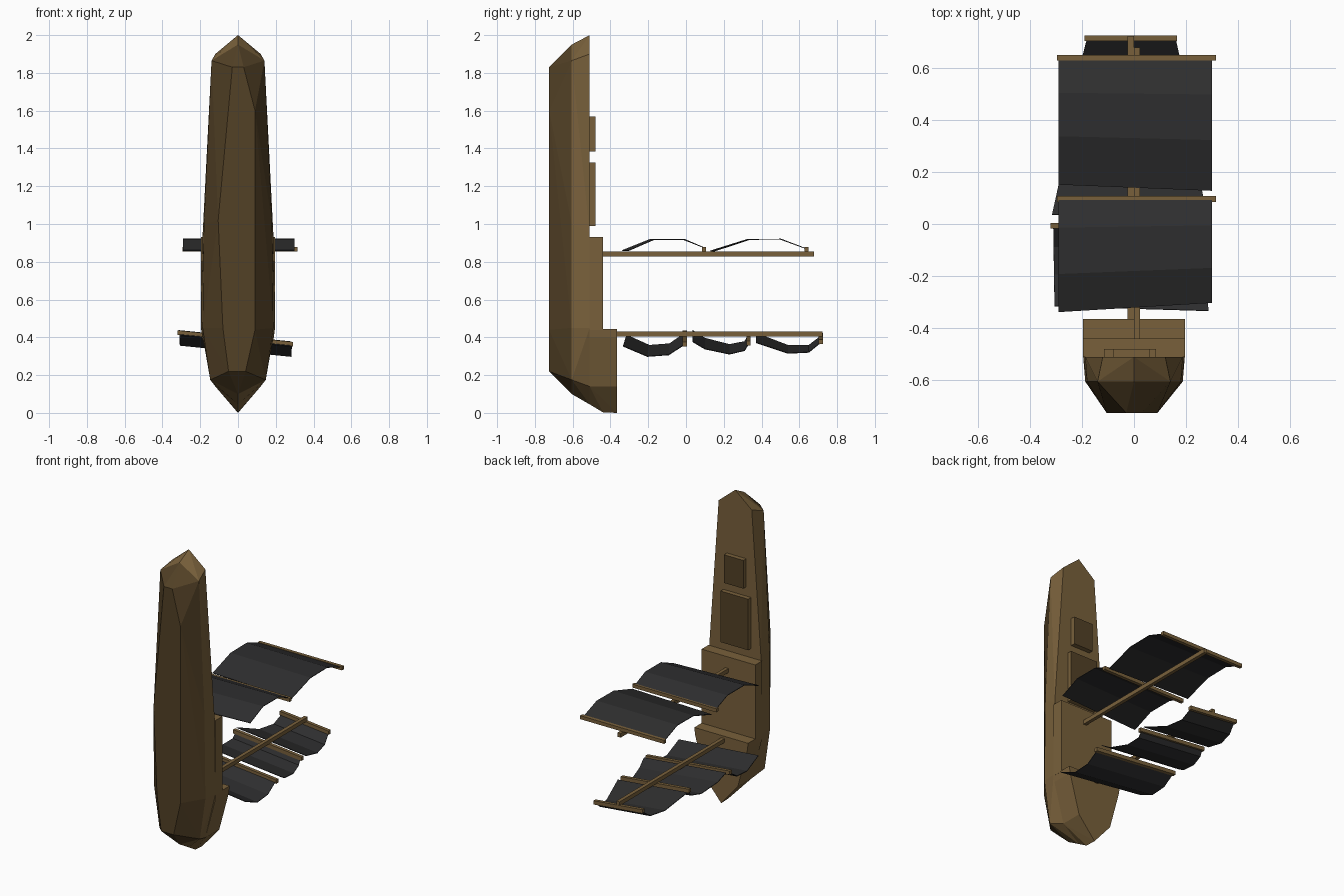
import bpy, bmesh
from mathutils import Vector

if "Cube" in bpy.data.objects:
    bpy.data.objects.remove(bpy.data.objects["Cube"])


def material(name, rgb):
    m = bpy.data.materials.new(name)
    m.diffuse_color = (*rgb, 1)
    m.use_nodes = True
    m.node_tree.nodes["Principled BSDF"].inputs["Base Color"].default_value = m.diffuse_color
    return m


wood = material("light_wood", (0.19, 0.118, 0.044))
dark = material("dark_wood", (0.085, 0.052, 0.019))
cloth = material("black_cloth", (0.027, 0.027, 0.028))


def finish(name, bm, mats):
    bmesh.ops.recalc_face_normals(bm, faces=bm.faces)
    me = bpy.data.meshes.new(name)
    bm.to_mesh(me)
    bm.free()
    for m in mats:
        me.materials.append(m)
    ob = bpy.data.objects.new(name, me)
    bpy.context.collection.objects.link(ob)
    return ob


def ring(y, half):
    """Mirrored (x, z) outline placed at depth y."""
    return [(s * x, y, z) for x, z in half for s in ((1, -1) if x else (1,))]


def solid(name, points, mat):
    """Faceted convex shell around a few outlines."""
    bm = bmesh.new()
    for p in points:
        bm.verts.new(p)
    bmesh.ops.convex_hull(bm, input=bm.verts)
    bmesh.ops.dissolve_limit(bm, angle_limit=0.02, verts=bm.verts, edges=bm.edges)
    return finish(name, bm, [mat])


def beam(name, x, y, z, mat=wood, slope=0.0):
    """Box from ranges, optionally tilted along x."""
    pts = [(a, b, c + slope * a) for a in x for b in y for c in z]
    return solid(name, pts, mat)


# hull: dark bottom, light topsides
keel = [(-0.03, -0.725, 1.83), (0.03, -0.725, 1.83), (0.09, -0.725, 1.6),
        (0.09, -0.725, 0.44), (0.04, -0.725, 0.22), (-0.05, -0.725, 0.22),
        (-0.08, -0.725, 0.45), (-0.105, -0.725, 1.02)]
chine = ring(-0.605, [(0, 1.95), (0.14, 1.865), (0.18, 1.0), (0.187, 0.45),
                      (0.147, 0.175), (0, 0.1)])
deck = ring(-0.51, [(0, 2.0), (0.12, 1.9), (0.187, 0.95), (0.195, 0.45),
                    (0.12, 0.14), (0, 0.045)])
solid("hull_bottom", keel + chine, dark)
solid("hull_topsides", chine + deck, wood)

# raised stern decks
beam("quarter_deck", (-0.195, 0.195), (-0.511, -0.44), (0.44, 0.93))
side = [(0.195, 0.445), (0.19, 0.4), (0.12, 0.14)]
solid("poop_deck", ring(-0.51, side + [(0, 0.045)]) + ring(-0.44, side + [(0, 0.003)])
      + ring(-0.365, side + [(0, 0.0)]), wood)

# hatches with dark covers on the deck
for name, x, z in (("large_hatch", (-0.115, 0.085), (0.99, 1.325)),
                   ("small_hatch", (-0.08, 0.06), (1.385, 1.57))):
    ob = beam(name, x, (-0.511, -0.48), z)
    ob.data.materials.append(dark)
    for p in ob.data.polygons:
        if p.normal.y > 0.9:
            p.material_index = 1

# masts
beam("main_mast", (0.0, 0.023), (-0.45, 0.677), (0.828, 0.855))
beam("mizzen_mast", (-0.024, 0.0), (-0.37, 0.722), (0.404, 0.43))

# yards
for i, y in enumerate((0.627, 0.085)):
    beam(f"main_yard_{i}", (-0.295, 0.315), (y, y + 0.022), (0.855, 0.878))
for i, (y, x0, x1) in enumerate(((0.702, -0.19, 0.165), (0.32, -0.26, 0.235),
                                 (-0.018, -0.32, 0.29))):
    beam(f"mizzen_yard_{i}", (x0, x1), (y, y + 0.022), (0.38, 0.405), slope=-0.1)


def sail(name, profile, top, bottom, slope=0.0, skew=0.0):
    """Curved cloth; top and bottom are the x ranges of the two ends."""
    bm = bmesh.new()
    y0, y1 = profile[0][0], profile[-1][0]
    rows = []
    for y, z in profile:
        t = (y - y0) / (y1 - y0)
        row = []
        for k in (0, 1):
            x = top[k] * (1 - t) + bottom[k] * t
            row.append(bm.verts.new((x, y + skew * t * x, z + slope * x)))
        rows.append(row)
    for a, b in zip(rows, rows[1:]):
        bm.faces.new((a[0], a[1], b[1], b[0]))
    ob = finish(name, bm, [cloth])
    mod = ob.modifiers.new("thickness", "SOLIDIFY")
    mod.thickness = 0.004
    mod.offset = 0


full = (-0.29, 0.3)
sail("main_sail_upper", [(0.635, 0.87), (0.5, 0.92), (0.33, 0.918), (0.14, 0.857)],
     full, full, skew=-0.04)
sail("main_sail_lower", [(0.095, 0.875), (-0.01, 0.918), (-0.18, 0.918), (-0.32, 0.86)],
     full, full, skew=0.06)
sail("mizzen_sail_upper", [(0.712, 0.387), (0.65, 0.338), (0.54, 0.335), (0.37, 0.395)],
     (-0.18, 0.16), (-0.27, 0.235), slope=-0.1)
sail("mizzen_sail_middle", [(0.33, 0.385), (0.31, 0.352), (0.23, 0.335), (0.1, 0.365),
                            (0.035, 0.405)],
     (-0.25, 0.22), (-0.315, 0.28), slope=-0.1)
sail("mizzen_sail_lower", [(-0.007, 0.39), (-0.09, 0.335), (-0.2, 0.327), (-0.325, 0.382)],
     (-0.31, 0.28), (-0.305, 0.285), slope=-0.1, skew=-0.03)
